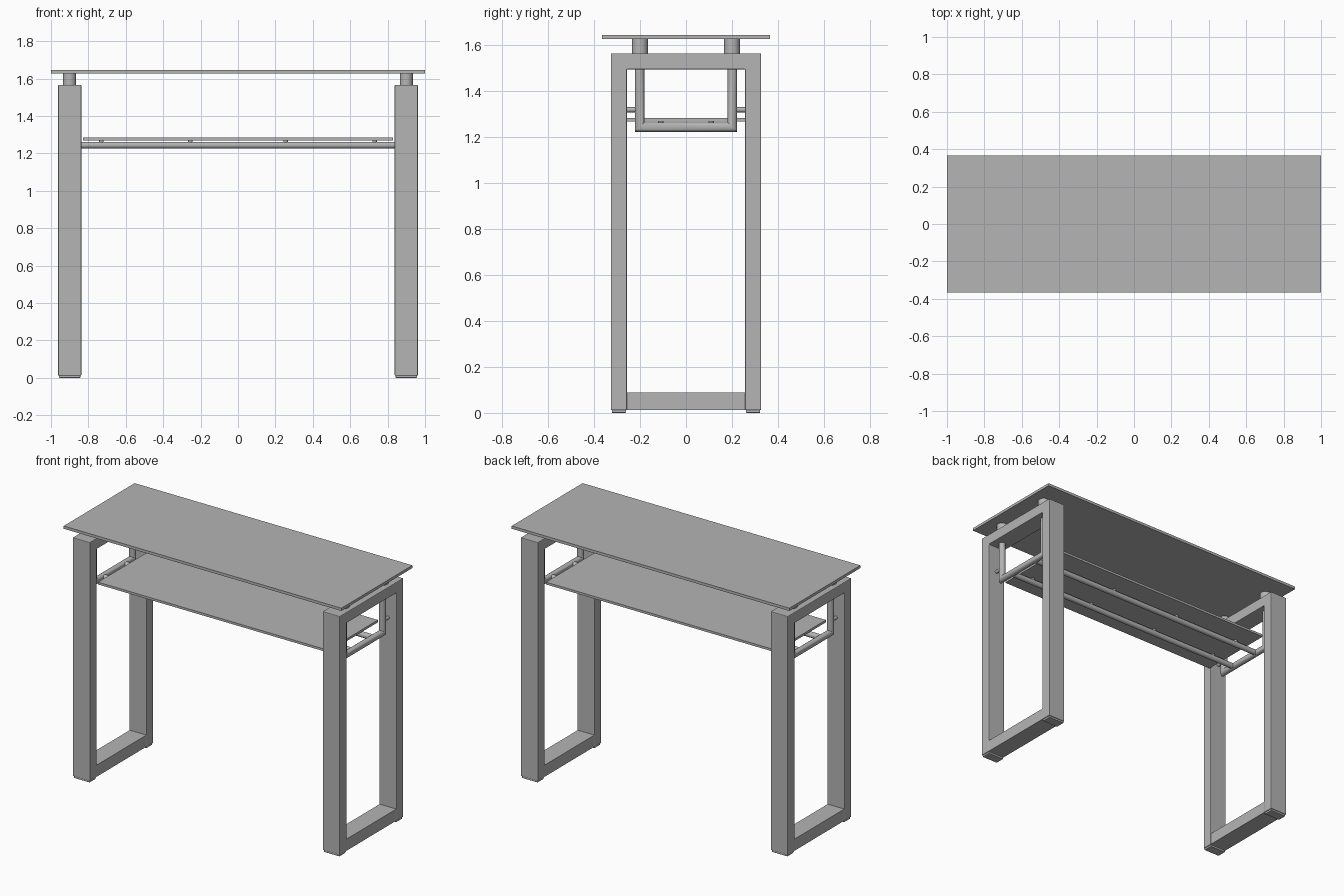
import bpy, bmesh, math
from mathutils import Vector

cube = bpy.data.objects.get("Cube")
if cube:
    bpy.data.objects.remove(cube, do_unlink=True)

grey = bpy.data.materials.new("satin grey")
grey.use_nodes = True
grey.diffuse_color = (0.46, 0.46, 0.46, 1)
grey.node_tree.nodes["Principled BSDF"].inputs["Base Color"].default_value = (0.46, 0.46, 0.46, 1)


def finish(name, bm, bevel=0, smooth=False):
    """Turn a bmesh into a named, coloured object."""
    bmesh.ops.recalc_face_normals(bm, faces=bm.faces)
    mesh = bpy.data.meshes.new(name)
    bm.to_mesh(mesh)
    bm.free()
    mesh.materials.append(grey)
    obj = bpy.data.objects.new(name, mesh)
    bpy.context.collection.objects.link(obj)
    if bevel:
        mod = obj.modifiers.new("soft edge", 'BEVEL')
        mod.width, mod.segments = bevel, 2
    if smooth:
        bpy.ops.object.select_all(action='DESELECT')
        obj.select_set(True)
        bpy.context.view_layer.objects.active = obj
        bpy.ops.object.shade_smooth_by_angle(angle=math.radians(35))
    return obj


def box(name, centre, size, bevel=0):
    bm = bmesh.new()
    bmesh.ops.create_cube(bm, size=1)
    bmesh.ops.scale(bm, vec=size, verts=bm.verts)
    bmesh.ops.translate(bm, vec=centre, verts=bm.verts)
    return finish(name, bm, bevel)


def rod(name, start, end, radius):
    """Round bar between two points."""
    a, b = Vector(start), Vector(end)
    bm = bmesh.new()
    bmesh.ops.create_cone(bm, cap_ends=True, segments=24, radius1=radius,
                          radius2=radius, depth=(b - a).length)
    turn = Vector((0, 0, 1)).rotation_difference(b - a).to_matrix()
    bmesh.ops.rotate(bm, matrix=turn, verts=bm.verts)
    bmesh.ops.translate(bm, vec=(a + b) / 2, verts=bm.verts)
    return finish(name, bm, smooth=True)


def mitred_tube(name, x, path, radius, sides=24):
    """Tube with mitred corners along a (y, z) path in the plane of x."""
    bm = bmesh.new()
    points = [Vector(p) for p in path]
    rings = []
    for i, p in enumerate(points):
        before = (p - points[i - 1]).normalized() if i else None
        after = (points[i + 1] - p).normalized() if i + 1 < len(points) else None
        before, after = before or after, after or before
        n1, n2 = Vector((-before.y, before.x)), Vector((-after.y, after.x))
        across = (n1 + n2) / (1 + n1.dot(n2))
        ring = []
        for k in range(sides):
            t = math.tau * k / sides
            q = p + across * radius * math.cos(t)
            ring.append(bm.verts.new((x + radius * math.sin(t), q.x, q.y)))
        rings.append(ring)
    for r, s in zip(rings, rings[1:]):
        for k in range(sides):
            j = (k + 1) % sides
            bm.faces.new((r[k], r[j], s[j], s[k]))
    bm.faces.new(rings[0])
    bm.faces.new(rings[-1])
    return finish(name, bm, smooth=True)


def leg_frame(name, x, width):
    """Upside-down U of rectangular tube."""
    bm = bmesh.new()
    outline = [(-0.327, 0.012), (-0.327, 1.566), (0.327, 1.566), (0.327, 0.012),
               (0.257, 0.012), (0.257, 1.496), (-0.257, 1.496), (-0.257, 0.012)]
    face = bm.faces.new([bm.verts.new((x - width / 2, y, z)) for y, z in outline])
    new = bmesh.ops.extrude_face_region(bm, geom=[face])["geom"]
    bmesh.ops.translate(bm, vec=(width, 0, 0),
                        verts=[v for v in new if isinstance(v, bmesh.types.BMVert)])
    return finish(name, bm, bevel=0.004)


# Table top and lower shelf
box("table_top", (0, 0, 1.636), (2, 0.73, 0.018))
box("shelf", (0, 0, 1.277), (1.656, 0.515, 0.015))

# Leg frames with their feet, spacers and hanging brackets
for side, s in (("left", 1), ("right", -1)):
    x = 0.9 * s
    leg_frame(side + "_leg_frame", x, 0.124)
    box(side + "_bottom_bar", (x, 0, 0.051), (0.12, 0.516, 0.076))
    mitred_tube(side + "_shelf_bracket", x,
                [(-0.202, 1.498), (-0.202, 1.244), (0.202, 1.244), (0.202, 1.498)], 0.021)
    for end, e in (("back", 1), ("front", -1)):
        tag = f"{side}_{end}_"
        box(tag + "foot", (x, 0.292 * e, 0.007), (0.114, 0.062, 0.014), 0.003)
        rod(tag + "spacer", (x, 0.2 * e, 1.565), (x, 0.2 * e, 1.628), 0.035)
        rod(tag + "bracket_pin", (x, 0.2 * e, 1.32), (x, 0.26 * e, 1.32), 0.011)

# Shelf rails with small support pads
for end, e in (("back", 1), ("front", -1)):
    y = 0.11 * e
    rod(end + "_shelf_rail", (-0.9, y, 1.244), (0.9, y, 1.244), 0.018)
    for i, x in enumerate((-0.73, -0.255, 0.255, 0.73)):
        rod(f"{end}_shelf_pad_{i + 1}", (x, y, 1.255), (x, y, 1.271), 0.012)
